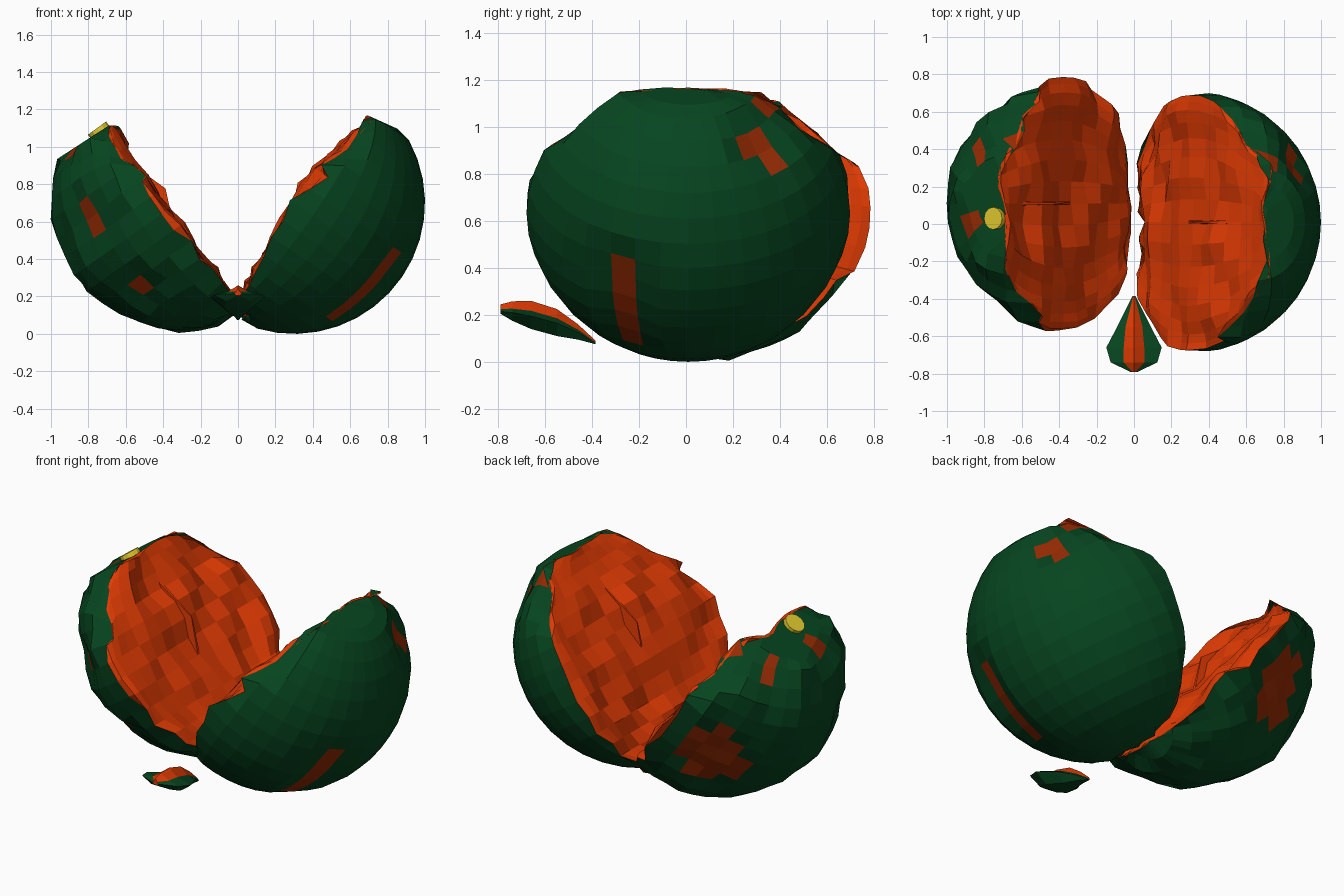
import bpy, bmesh, math
from mathutils import Vector, Matrix, noise

if "Cube" in bpy.data.objects:
    bpy.data.objects.remove(bpy.data.objects["Cube"])


def material(name, col):
    m = bpy.data.materials.new(name)
    m.diffuse_color = (*col, 1)
    m.use_nodes = True
    m.node_tree.nodes["Principled BSDF"].inputs["Base Color"].default_value = m.diffuse_color
    return m


RIND = material("dark_green_rind", (0.002, 0.06, 0.014))
FLESH = material("orange_flesh", (0.74, 0.043, 0.001))
BRUISE = material("rusty_bruise", (0.31, 0.024, 0.001))
STEM = material("yellow_stem", (0.78, 0.61, 0.03))


def finish(bm, name, mats):
    bmesh.ops.recalc_face_normals(bm, faces=bm.faces)
    me = bpy.data.meshes.new(name)
    bm.to_mesh(me)
    bm.free()
    for m in mats:
        me.materials.append(m)
    ob = bpy.data.objects.new(name, me)
    bpy.context.collection.objects.link(ob)
    return ob


def half(name, side, center, radius, axis, cut, bow, top, slope, rough, dents):
    """Sphere with its inner hemisphere pressed flat into a ragged flesh face."""
    c = Vector(center)
    z = Vector(axis).normalized()
    x = Vector((side * z.z, 0, -abs(z.x)))
    rot = Matrix((x, z.cross(x), z)).transposed()
    bm = bmesh.new()
    bmesh.ops.create_uvsphere(bm, u_segments=36, v_segments=20, radius=radius)
    dents = [(Vector(d).normalized() * radius, r, depth, patch) for d, r, depth, patch in dents]
    # Flesh inside, bruises at the middle of each dent
    for f in bm.faces:
        p = f.calc_center_median()
        w = rot @ p
        if p.x < cut - 0.02:
            f.material_index = 1
        elif any((w - d).length < patch for d, r, depth, patch in dents):
            f.material_index = 2
    for v in bm.verts:
        p = v.co.copy()
        if p.x < cut + 0.03:
            # ragged flesh face, rougher at the rim
            edge = math.hypot(p.y, p.z) / radius
            bump = 0.07 * noise.noise(Vector((p.y * 5, p.z * 5, side * 3.3)))
            jag = 0.04 * edge ** 6 * noise.noise(Vector((p.z * 11, p.y * 2, side * 7.7)))
            p.x = cut + bow * (p.z / 0.55) ** 2 + bump + jag
            shrink = 1 - 0.08 * edge ** 8 * abs(noise.noise(Vector((p.z * 11, 4.2, p.y))))
            p.y *= shrink
            w = rot @ p
        else:
            w = rot @ p
            q = w.copy()
            for d, r, depth, patch in dents:
                t = (q - d).length / r
                if t < 1:
                    w -= q.normalized() * depth * (1 - t * t)
            w += q.normalized() * rough * noise.noise(q * 7)
        w += c
        # broken top: pull back along the axis, then slope the shoulder
        limit = top - 0.8 * max(0, abs(w.y - c.y) - 0.27)
        limit += 0.03 * noise.noise(Vector((w.y * 7, side, w.x * 3)))
        if w.z > limit:
            w -= z * ((w.z - limit) / z.z)
        w.z = min(w.z, top - slope * max(0, side * w.x - 0.69))
        # ragged gap between the halves
        gap = 0.013 + 0.06 * abs(noise.noise(Vector((w.y * 9, side * 5, 1.5))))
        w.x = side * max(side * w.x, gap)
        w.z = max(w.z, 0)
        v.co = w
    finish(bm, name, (RIND, FLESH, BRUISE))

    # Thin flap of flesh along the middle of the cut
    bm = bmesh.new()
    local = [(0.03, 0.01, 0.36), (0.03, 0.01, -0.12), (-0.06, 0.003, 0.1),
             (0.03, -0.01, 0.36), (0.03, -0.01, -0.12), (-0.06, -0.003, 0.1)]
    vs = [bm.verts.new(c + rot @ Vector((a + cut, b, d))) for a, b, d in local]
    for ids in ((0, 1, 2), (3, 5, 4), (0, 2, 5, 3), (1, 4, 5, 2), (0, 3, 4, 1)):
        bm.faces.new([vs[i] for i in ids])
    finish(bm, name + "_flap", (FLESH,))


# Dents: direction from the centre, radius, depth, bruise radius
half("right_half", 1, (0.30, 0.01, 0.70), 0.70, (0.565, 0, 0.826), 0.015, 0.045, 1.17, 0.45, 0.0,
     [((0.47, -0.27, -0.28), 0.20, 0.04, 0.09),
      ((0.40, -0.27, -0.42), 0.18, 0.035, 0.085),
      ((0.28, -0.26, -0.55), 0.16, 0.03, 0.08),
      ((0.53, 0.29, 0.20), 0.17, 0.05, 0.085),
      ((0.42, 0.33, 0.40), 0.14, 0.04, 0.06)])
half("left_half", -1, (-0.31, 0.11, 0.71), 0.69, (-0.574, 0, 0.82), 0.085, 0.0, 1.115, 0.65, 0.035,
     [((-0.32, 0.56, -0.30), 0.46, 0.11, 0.23),
      ((-0.50, -0.47, -0.11), 0.22, 0.05, 0.09),
      ((-0.19, -0.46, -0.49), 0.20, 0.04, 0.08),
      ((-0.57, -0.10, 0.32), 0.20, 0.05, 0.08),
      ((-0.39, 0.34, 0.43), 0.20, 0.05, 0.075),
      ((-0.52, 0.26, 0.27), 0.20, 0.05, 0.07)])

# Stem scar: a low disc on the top of the left half
bm = bmesh.new()
bmesh.ops.create_cone(bm, cap_ends=True, segments=12, radius1=0.06, radius2=0.06, depth=0.03)
scar = finish(bm, "stem_scar", (STEM,))
scar.rotation_euler = (0, math.radians(-36), 0)
scar.location = (-0.745, 0.03, 1.088)

# Loose chunk: stations (y, half width, bottom z, edge z, ridge z)
stations = [(-0.79, 0.02, 0.205, 0.215, 0.245), (-0.74, 0.125, 0.175, 0.21, 0.258),
            (-0.66, 0.148, 0.14, 0.195, 0.26), (-0.55, 0.09, 0.11, 0.165, 0.225),
            (-0.46, 0.045, 0.095, 0.125, 0.16), (-0.385, 0.008, 0.075, 0.08, 0.09)]
bm = bmesh.new()
rings = []
for y, w, zb, ze, zt in stations:
    r = min(0.055, w * 0.5)
    zm = ze + 0.35 * (zt - ze)
    prof = [(-w, ze), (-w * 0.5, zb), (w * 0.5, zb), (w, ze), (r, zm), (0, zt), (-r, zm)]
    rings.append([bm.verts.new((px, y, pz)) for px, pz in prof])
for a, b in zip(rings, rings[1:]):
    for i in range(7):
        f = bm.faces.new((a[i], a[(i + 1) % 7], b[(i + 1) % 7], b[i]))
        f.material_index = 1 if i in (4, 5) else 0
for ring in (rings[0], rings[-1]):
    bm.faces.new(ring).material_index = 1
finish(bm, "loose_chunk", (RIND, FLESH))
